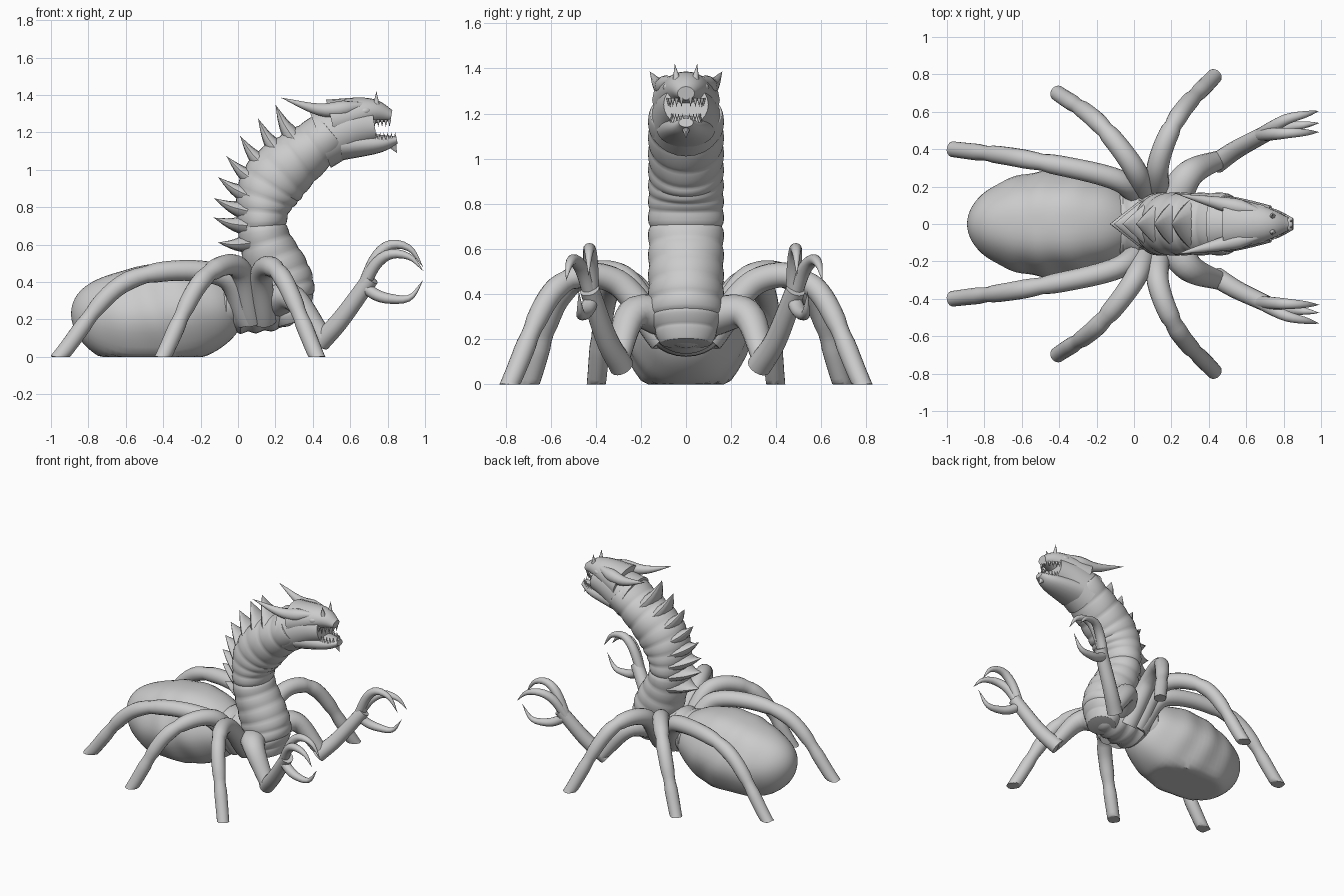
import bpy, bmesh, math
from mathutils import Vector

default_cube = bpy.data.objects.get("Cube")
if default_cube:
    bpy.data.objects.remove(default_cube)

# Single stone-grey material
stone = bpy.data.materials.new("stone_grey")
stone.use_nodes = True
GREY = (.6, .6, .6, 1)
stone.diffuse_color = GREY
stone.node_tree.nodes["Principled BSDF"].inputs["Base Color"].default_value = GREY
parts = []
Y_AXIS = Vector((0, 1, 0))


def spline(points, t):
    """Catmull-Rom point on a path, t from zero to one."""
    pts = [Vector(p) for p in points]
    last = len(pts) - 1
    pts = [2 * pts[0] - pts[1], *pts, 2 * pts[-1] - pts[-2]]
    i = min(int(t * last), last - 1)
    u = t * last - i
    a, b, c, d = pts[i:i + 4]
    return b + u / 2 * (c - a + u * (2 * a - 5 * b + 4 * c - d + u * (3 * (b - c) + d - a)))


def taper(side, up, keep=0, power=1):
    """Radii shrinking to a kept fraction; a high power delays the shrinking."""
    def radii(t):
        scale = 1 - (1 - keep) * t ** power
        return side * scale, up * scale
    return radii


def bulge(side, up):
    """Radii of an ellipsoid."""
    def radii(t):
        scale = 2 * math.sqrt(max(0, t * (1 - t)))
        return side * scale, up * scale
    return radii


def smooth(t, angle):
    return 1


def loft(name, points, radii, side=Y_AXIS, steps=20, sides=16, relief=smooth):
    """Skin a path with elliptical rings; anything below ground is flattened."""
    bm = bmesh.new()
    times = [(1 - math.cos(math.pi * i / steps)) / 2 for i in range(steps + 1)]
    centres = [spline(points, t) for t in times]
    rings = []
    for i, t in enumerate(times):
        tangent = (centres[min(i + 1, steps)] - centres[max(i - 1, 0)]).normalized()
        up = tangent.cross(side).normalized()
        across = up.cross(tangent)
        width, height = (max(r, .001) for r in radii(t))
        ring = []
        for k in range(sides):
            angle = math.tau * k / sides
            offset = across * width * math.cos(angle) + up * height * math.sin(angle)
            co = centres[i] + offset * relief(t, angle)
            co.z = max(co.z, 0)
            ring.append(bm.verts.new(co))
        rings.append(ring)
    for low, high in zip(rings, rings[1:]):
        for k in range(sides):
            n = (k + 1) % sides
            bm.faces.new((low[k], low[n], high[n], high[k]))
    bm.faces.new(rings[0])
    bm.faces.new(rings[-1])
    bmesh.ops.recalc_face_normals(bm, faces=bm.faces)
    mesh = bpy.data.meshes.new(name)
    bm.to_mesh(mesh)
    bm.free()
    mesh.materials.append(stone)
    ob = bpy.data.objects.new(name, mesh)
    bpy.context.collection.objects.link(ob)
    parts.append(ob)


def limb(name, points, radii, mirror, **options):
    """Tube with its y coordinates multiplied by mirror."""
    path = [Vector((x, y * mirror, z)) for x, y, z in points]
    run = path[-1] - path[0]
    loft(name, path, radii, side=Vector((-run.y, run.x, 0)), **options)


def spike(name, base, tip, wide, thick):
    loft(name, [base, tip], taper(wide, thick), steps=8, sides=10)


# Abdomen: sagging sac with shallow folds, flat where it rests
def folds(t, angle):
    long_ridges = math.cos(6 * angle)
    cross_folds = math.sin(30 * t + 2 * math.sin(angle)) * abs(math.cos(angle))
    return 1 + .02 * math.sin(math.pi * t) * (long_ridges + cross_folds)


loft("abdomen", [(-.89, 0, .26), (-.58, 0, .21), (-.27, 0, .24), (.04, 0, .28)], bulge(.28, .285),
     steps=48, sides=40, relief=folds)


# Thorax: ribbed hub that carries the limbs
def ribs(t, angle):
    return 1 + .05 * math.sin(t * 50)


loft("thorax", [(-.3, 0, .28), (0, 0, .28), (.35, 0, .25)], bulge(.18, .15),
     steps=48, sides=28, relief=ribs)

# Neck: overlapping ring segments on an S-shaped path
NECK = [(.29, 0, .18), (.23, 0, .4), (.13, 0, .7), (.2, 0, .95), (.5, 0, 1.2)]
RING_COUNT = 14


def neck_radii(t):
    root = min(1, .7 + 2 * t)
    waist = math.cos(2 * math.tau * (t - .25))
    return .165 * root, (.15 + .02 * waist) * root


def neck_rings(t, angle):
    return .96 + .06 * math.sqrt(abs(math.sin(math.pi * RING_COUNT * t)))


loft("neck", NECK, neck_radii, steps=RING_COUNT * 9, sides=36, relief=neck_rings)

# Dorsal spines: broad at the root, pointing away from the neck's back
SPINE_COUNT = 8
for n in range(SPINE_COUNT):
    t = .44 + .45 * n / (SPINE_COUNT - 1)
    centre = spline(NECK, t)
    along = (spline(NECK, t + .01) - centre).normalized()
    back = along.cross(Y_AXIS)
    back *= -math.copysign(1, back.x)
    root = centre + back * .08
    tip = centre + back * .26 + Vector((0, 0, .05))
    middle = (root + tip) / 2 - along * .01
    loft(f"dorsal_spine_{n}", [root, middle, tip], taper(.14, .06), steps=10, sides=12)

# Head: skull with open jaws
loft("skull", [(.44, 0, 1.16), (.6, 0, 1.22), (.73, 0, 1.24)], taper(.165, .16, keep=.6), sides=24)
loft("upper_jaw", [(.5, 0, 1.26), (.7, 0, 1.31), (.82, 0, 1.29)], taper(.15, .12, keep=.25), sides=20)
loft("lower_jaw", [(.55, 0, 1.13), (.75, 0, 1.14), (.85, 0, 1.16)], taper(.13, .08, keep=.25), sides=20)
spike("chin_spike", (.81, 0, 1.16), (.85, 0, 1.09), .03, .04)


def horn_radii(t):
    scale = .055 * min(1, .1 + 3 * t) * (1 - t ** 1.5)
    return scale, scale


TOOTH_COUNT = 6
for sign, label in ((1, "left"), (-1, "right")):
    # Swept-back crest, eye and nose horn
    loft(f"{label}_crest_horn", [(.7, sign * .06, 1.35), (.46, sign * .11, 1.32), (.23, sign * .16, 1.385)],
         horn_radii, sides=12)
    loft(f"{label}_eye", [(.65, sign * .09, 1.31), (.71, sign * .075, 1.32)], bulge(.02, .02))
    spike(f"{label}_nose_horn", (.74, sign * .04, 1.34), (.74, sign * .05, 1.42), .02, .02)
    # Teeth along the curved jaw edges
    for n in range(TOOTH_COUNT):
        f = n / (TOOTH_COUNT - 1)
        upper = Vector((.71 + f / 10, sign * (.08 - .06 * f * f), 1.27))
        lower = Vector((upper.x + .03, upper.y * .8, 1.16))
        drop = Vector((0, 0, .04))
        spike(f"{label}_upper_tooth_{n}", upper, upper - drop, .01, .01)
        spike(f"{label}_lower_tooth_{n}", lower, lower + drop, .01, .01)


# Walking legs: hip, knee, shin and cut-off foot, pinched at two joints
def leg_radii(t):
    pinch = sum(math.exp(-(40 * (t - joint)) ** 2) for joint in (.6, .83))
    radius = (.067 - .025 * t) * (1 - .15 * pinch)
    return radius, radius


LEGS = {
    "back": [(.05, .1, .2), (-.1, .24, .44), (-.6, .35, .4), (-.97, .4, -.02)],
    "middle": [(.07, .1, .2), (0, .3, .48), (-.2, .55, .4), (-.41, .7, -.02)],
    "front": [(.14, .1, .2), (.13, .32, .46), (.24, .58, .42), (.43, .79, -.02)],
}

# Grasping arms; fingers are (sideways spread, rise, tip rise) from the palm
UPPER_ARM = [(.2, .1, .3), (.3, .25, .31), (.46, .32, .1)]
FOREARM = [(.44, .3, .08), (.55, .37, .2), (.71, .45, .42)]
FINGERS = {"outer_finger": (.08, .17, .08), "inner_finger": (.01, .22, .1), "thumb": (.04, -.07, .03)}

for sign, label, spread in ((1, "left", 1.08), (-1, "right", .95)):
    for part, path in LEGS.items():
        limb(f"{label}_{part}_leg", path, leg_radii, sign, steps=50)
    arm = sign * spread
    limb(f"{label}_upper_arm", UPPER_ARM, taper(.1, .09, keep=.5), arm)
    limb(f"{label}_forearm", FOREARM, taper(.055, .055, keep=.8), arm)
    for part, (aside, rise, tip_rise) in FINGERS.items():
        palm = Vector((.67, .44, .38))
        path = [palm, palm + Vector((.07, aside / 2, rise * .7)),
                palm + Vector((.15, aside, rise)),
                palm + Vector((.25, aside * 1.3, rise * .9)),
                palm + Vector((.32, aside * 1.5, tip_rise))]
        limb(f"{label}_{part}", path, taper(.034, .032, power=2.5), arm)

# Smooth shading with crisp creases
for ob in bpy.context.selected_objects:
    ob.select_set(False)
for ob in parts:
    ob.select_set(True)
bpy.context.view_layer.objects.active = parts[0]
bpy.ops.object.shade_smooth_by_angle(angle=math.radians(40))
